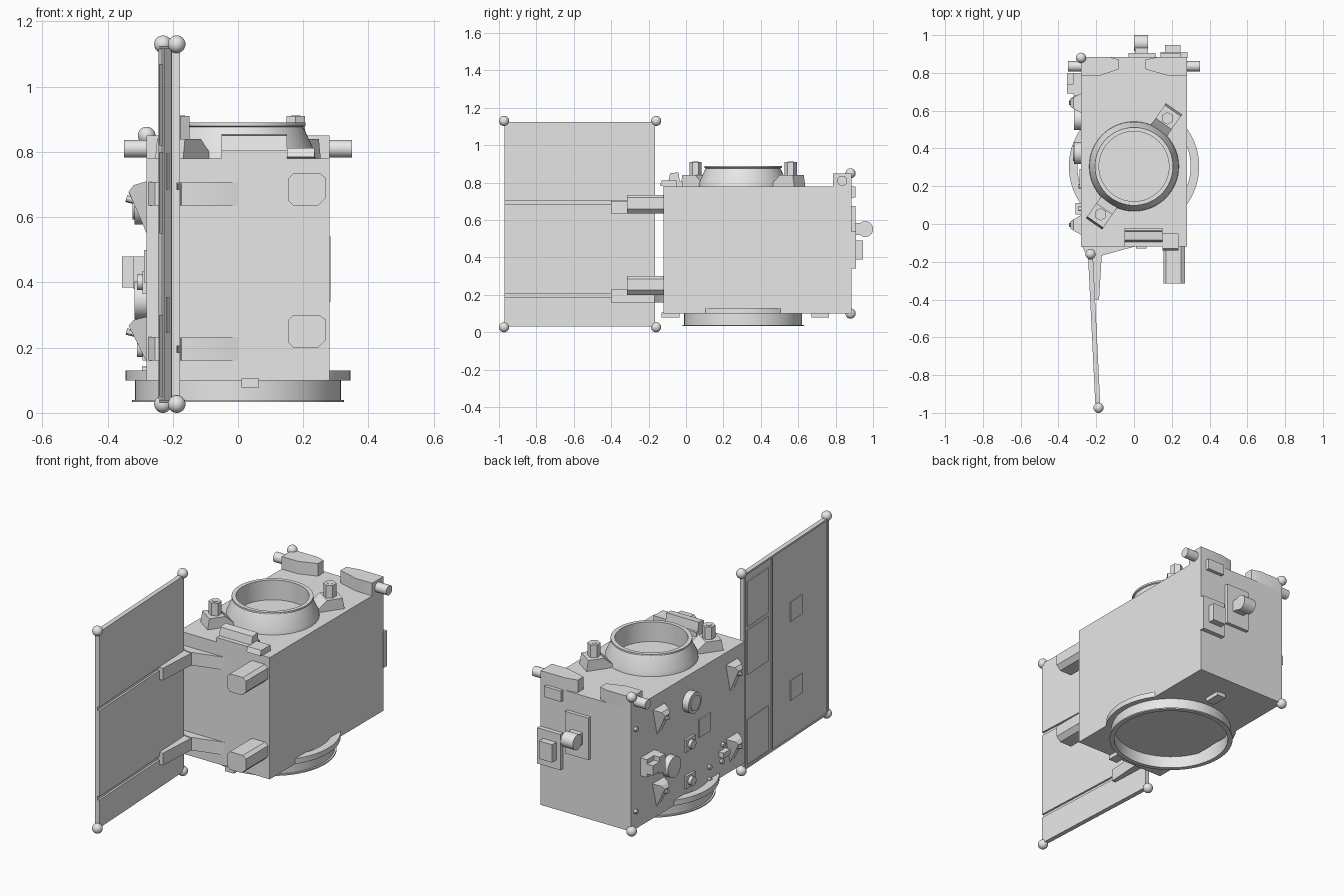
import bpy, bmesh, math
from mathutils import Vector, Matrix

cube = bpy.data.objects.get("Cube")
if cube:
    bpy.data.objects.remove(cube, do_unlink=True)

grey = bpy.data.materials.new("light_grey")
grey.use_nodes = True
grey.diffuse_color = (0.8, 0.8, 0.8, 1)
grey.node_tree.nodes["Principled BSDF"].inputs["Base Color"].default_value = (0.8, 0.8, 0.8, 1)
parts = []
CY = 0.305   # centre of the rings along y
WALL = -0.28  # equipment side of the body


def finish(name, bm):
    bmesh.ops.recalc_face_normals(bm, faces=bm.faces)
    mesh = bpy.data.meshes.new(name)
    bm.to_mesh(mesh)
    bm.free()
    mesh.materials.append(grey)
    ob = bpy.data.objects.new(name, mesh)
    bpy.context.collection.objects.link(ob)
    parts.append(ob)
    return ob


def hull(name, points):
    bm = bmesh.new()
    verts = [bm.verts.new(p) for p in points]
    bmesh.ops.convex_hull(bm, input=verts)
    bmesh.ops.dissolve_limit(bm, angle_limit=0.01, verts=bm.verts, edges=bm.edges)
    return finish(name, bm)


def box(name, xs, ys, zs):
    return hull(name, [(x, y, z) for x in xs for y in ys for z in zs])


def plan(name, outline, zs):
    return hull(name, [(x, y, z) for x, y in outline for z in zs])


def rod(name, a, b, r, r2=None, sides=32):
    a, b = Vector(a), Vector(b)
    d = b - a
    m = Matrix.Translation((a + b) / 2) @ d.to_track_quat('Z', 'Y').to_matrix().to_4x4()
    bm = bmesh.new()
    bmesh.ops.create_cone(bm, cap_ends=True, segments=sides, radius1=r,
                          radius2=r if r2 is None else r2, depth=d.length, matrix=m)
    return finish(name, bm)


def ball(name, loc, r=0.027):
    bm = bmesh.new()
    bmesh.ops.create_uvsphere(bm, u_segments=24, v_segments=16, radius=r,
                              matrix=Matrix.Translation(loc))
    return finish(name, bm)


def lathe(name, profile):
    bm = bmesh.new()
    verts = [bm.verts.new((r, CY, z)) for r, z in profile]
    edges = [bm.edges.new((verts[i], verts[i - 1])) for i in range(len(verts))]
    bmesh.ops.spin(bm, geom=verts + edges, cent=(0, CY, 0), axis=(0, 0, 1),
                   angle=math.tau, steps=64, use_merge=True)
    bmesh.ops.remove_doubles(bm, verts=bm.verts, dist=0.0001)
    return finish(name, bm)


# Main body with its top collar and lower mounting ring
box("body", (WALL, 0.28), (-0.12, 0.885), (0.1, 0.78))
lathe("top_collar", [(0.238, 0.775), (0.235, 0.80), (0.2, 0.877), (0.207, 0.88),
                     (0.207, 0.89), (0.185, 0.89), (0.185, 0.775)])
lathe("mounting_ring", [(0.345, 0.13), (0.345, 0.1), (0.315, 0.1), (0.315, 0.04),
                        (0.325, 0.04), (0.325, 0.033), (0.3, 0.033), (0.3, 0.13)])
for i, y in enumerate((-0.13, 0.67)):
    box(f"bottom_foot_{i}", (0.01, 0.065), (y, y + 0.095), (0.078, 0.105))

# Diagonal towers beside the collar
for side in (-1, 1):
    out = Vector((0.57 * side, 0.82 * side, 0))
    across = Vector((-out.y, out.x, 0))
    c = Vector((0, CY, 0)) + out * 0.31
    base = []
    for s in (-1, 1):
        for o, z in ((-0.08, 0.78), (-0.08, 0.8), (-0.035, 0.84), (0.05, 0.84), (0.06, 0.78)):
            base.append(c + out * o + across * 0.052 * s + Vector((0, 0, z)))
    hull(f"tower_base_{side}", base)
    rod(f"tower_post_{side}", c + Vector((0, 0, 0.83)), c + Vector((0, 0, 0.91)), 0.033, sides=6)
    rod(f"tower_cap_{side}", c + Vector((0, 0, 0.9)), c + Vector((0, 0, 0.912)), 0.015, sides=12)

# Rear corner pods with side thrusters
for s, end in ((-1, 0.08), (1, 0.06)):
    outline = [(0.28, 0.885), (0.13, 0.885), (end, 0.87), (end, 0.82), (0.18, 0.785), (0.28, 0.785)]
    plan(f"corner_pod_{s}", [(x * s, y) for x, y in outline], (0.78, 0.85))
    rod(f"thruster_{s}", (0.27 * s, 0.835, 0.81), (0.35 * s, 0.835, 0.81), 0.027)
box("rear_top_block", (0.14, 0.245), (0.875, 0.905), (0.72, 0.78))
ball("rear_upper_ball", (WALL, 0.88, 0.85))
ball("rear_lower_ball", (WALL, 0.88, 0.1))

# Front roof steps
box("roof_step_low", (-0.05, 0.15), (-0.12, -0.02), (0.78, 0.805))
hull("roof_step_high", [(x, y, z) for x in (-0.05, 0.15) for y, z in
                        ((-0.1, 0.78), (-0.085, 0.85), (-0.04, 0.855), (-0.03, 0.78))])
hull("roof_block", [(x, y, z) for x in (0.15, 0.235) for y, z in
                    ((-0.14, 0.785), (-0.13, 0.812), (-0.05, 0.812), (-0.05, 0.78), (-0.12, 0.78))])

# Front thruster blocks with cut corners
for i, z in enumerate((0.635, 0.2)):
    section = [(0.155, 0.015), (0.17, 0), (0.245, 0), (0.27, 0.025), (0.27, 0.085),
               (0.25, 0.1), (0.17, 0.1), (0.155, 0.085)]
    hull(f"front_block_{i}", [(x, y, z + h) for x, h in section for y in (-0.315, -0.11)])


# Slightly slanted flat panel: core, three front sheets, rear plates, corner balls
def slab(name, ys, zs, near, far):
    pts = [(-0.23 - 0.049 * (y + 0.155) + o, y) for y in ys for o in (near, far)]
    return plan(name, pts, zs)


SPAN = (-0.97, -0.165)
slab("panel_core", SPAN, (0.03, 1.125), -0.009, 0.001)
for i, zs in enumerate(((0.03, 0.185), (0.205, 0.685), (0.705, 1.125))):
    slab(f"panel_sheet_{i}", SPAN, zs, 0, 0.012)
for i, z in enumerate((0.03, 0.53, 0.8)):
    slab(f"rear_plate_{i}", (-0.4, -0.2), (z + 0.02, z + 0.27), -0.013, -0.008)
for i, z in enumerate((0.3, 0.74)):
    slab(f"rear_patch_{i}", (-0.72, -0.61), (z - 0.055, z + 0.055), -0.013, -0.008)
for i, ys in enumerate(((-0.97, -0.955), (-0.44, -0.43), (-0.18, -0.165))):
    slab(f"rear_rib_{i}", ys, (0.03, 1.125), -0.014, -0.008)
for i, zs in enumerate(((0.03, 0.04), (1.115, 1.125))):
    slab(f"rear_rim_{i}", SPAN, zs, -0.014, -0.008)
for i, z in enumerate((0.027, 1.13)):
    ball(f"inner_ball_{i}", (-0.23, -0.16, z))
    ball(f"outer_ball_{i}", (-0.188, -0.973, z))

# Hinge arms joining panel and body
for i, z in enumerate((0.16, 0.635)):
    plan(f"hinge_root_{i}", [(WALL, -0.11), (-0.255, -0.155), (-0.18, -0.17), (0, -0.12), (0, -0.11)],
         (z, z + 0.072))
    plan(f"hinge_arm_{i}", [(-0.225, -0.15), (-0.17, -0.15), (-0.185, -0.4), (-0.215, -0.4)],
         (z, z + 0.068))

# Rear wall equipment
box("rear_plate", (-0.03, 0.115), (0.88, 0.905), (0.44, 0.675))
box("sensor_bracket", (0.005, 0.075), (0.9, 0.95), (0.52, 0.585))
rod("sensor_drum", (0, 0.958, 0.552), (0.075, 0.958, 0.552), 0.042)
box("rear_box_base", (0.14, 0.283), (0.88, 0.91), (0.34, 0.54))
box("rear_box_lid", (0.165, 0.245), (0.9, 0.947), (0.39, 0.49))

# Side wall brackets, tapering downwards
for i, (y, z, h) in enumerate(((0.64, 0.63, 0.075), (-0.005, 0.63, 0.08),
                               (0.645, 0.225, 0.07), (-0.005, 0.225, 0.07))):
    pts = [(WALL, y - 0.015, z - h), (WALL, y + 0.015, z - h)]
    for s in (-1, 1):
        pts += [(WALL, y + 0.052 * s, z + h), (-0.335, y + 0.02 * s, z + h * 0.6),
                (-0.32, y + 0.03 * s, z + h * 0.85)]
    hull(f"side_bracket_{i}", pts)
    rod(f"bracket_stud_{i}", (-0.3, y, z + h * 0.2), (-0.342, y, z + h * 0.35), 0.01, sides=12)

# Side wall drums, boxes and small fittings
for i, (y, z, r, x) in enumerate(((0.555, 0.345, 0.058, -0.318), (0.375, 0.635, 0.058, -0.318),
                                  (0.375, 0.4, 0.024, -0.31), (0.375, 0.195, 0.024, -0.31))):
    rod(f"side_drum_{i}", (WALL + 0.01, y, z), (x, y, z), r)
    if r < 0.03:
        box(f"drum_base_{i}", (WALL, -0.292), (y - 0.04, y + 0.04), (z - 0.035, z + 0.035))
rod("drum_window", (-0.31, 0.375, 0.635), (-0.323, 0.375, 0.635), 0.042)
box("side_box", (WALL, -0.32), (0.68, 0.8), (0.38, 0.48))
box("side_box_top", (-0.31, -0.355), (0.69, 0.74), (0.385, 0.48))
box("side_box_low", (-0.31, -0.355), (0.74, 0.8), (0.4, 0.455))
box("side_plate", (WALL, -0.288), (0.19, 0.29), (0.4, 0.5))
box("side_latch", (WALL, -0.31), (0.05, 0.11), (0.22, 0.25))
for i, (y, z) in enumerate(((0.08, 0.28), (0.09, 0.19), (0.2, 0.2), (0.2, 0.13), (0.85, 0.66), (0.85, 0.2))):
    rod(f"side_knob_{i}", (WALL, y, z), (-0.295, y, z), 0.012, sides=12)

# Smooth the round parts, keep hard edges
bpy.ops.object.select_all(action='DESELECT')
for ob in parts:
    ob.select_set(True)
bpy.context.view_layer.objects.active = parts[0]
bpy.ops.object.shade_smooth_by_angle(angle=math.radians(30))
